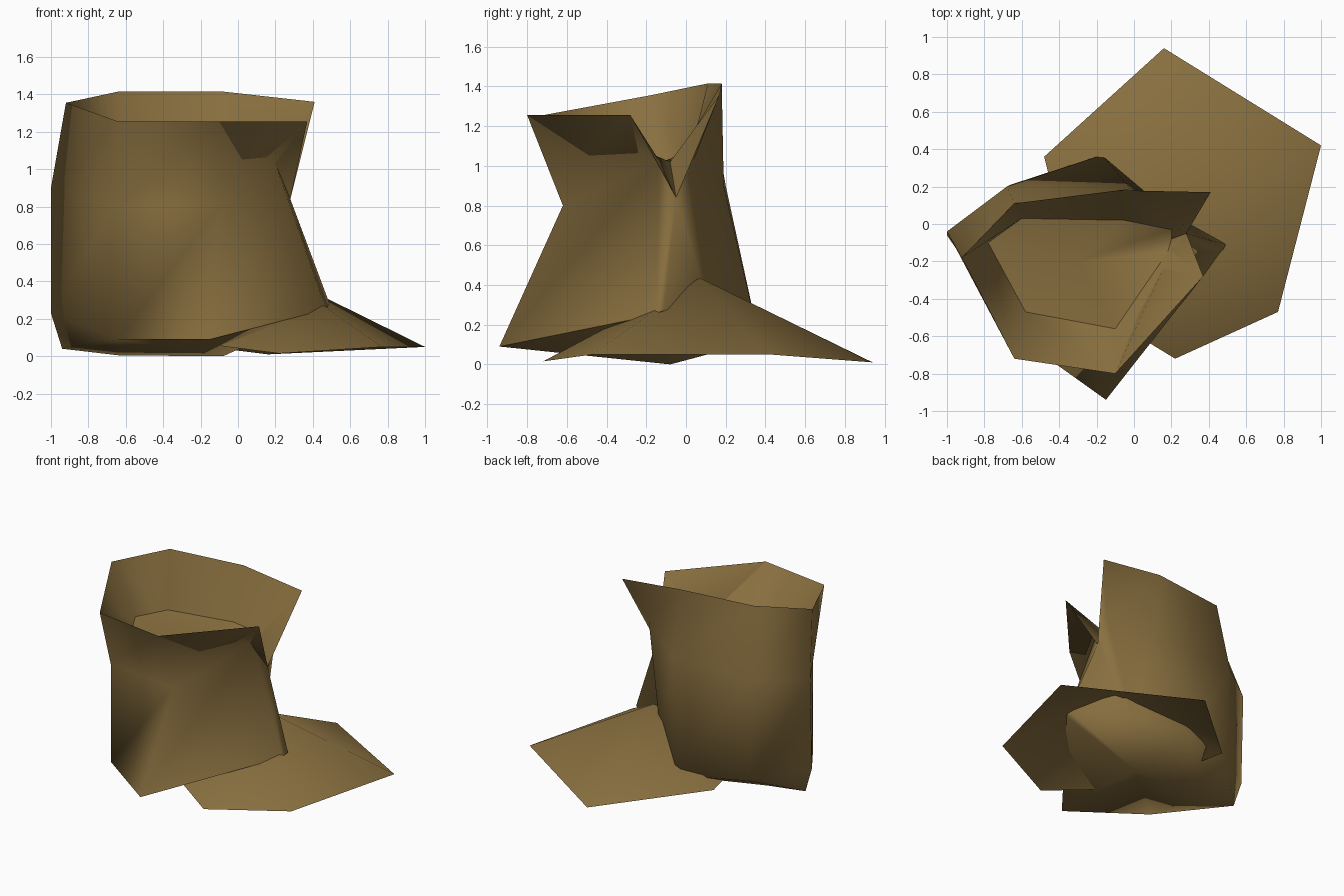
import bpy, bmesh, math

if "Cube" in bpy.data.objects:
    bpy.data.objects.remove(bpy.data.objects["Cube"])

leather = bpy.data.materials.new("worn brown")
leather.diffuse_color = (0.25, 0.16, 0.05, 1)
leather.use_nodes = True
leather.node_tree.nodes["Principled BSDF"].inputs["Base Color"].default_value = leather.diffuse_color


def make(name, verts, faces, angle):
    me = bpy.data.meshes.new(name)
    me.from_pydata(verts, [], faces)
    me.materials.append(leather)
    bm = bmesh.new()
    bm.from_mesh(me)
    bmesh.ops.delete(bm, geom=[v for v in bm.verts if not v.link_faces], context='VERTS')
    bm.to_mesh(me)
    bm.free()
    ob = bpy.data.objects.new(name, me)
    bpy.context.collection.objects.link(ob)
    bpy.ops.object.select_all(action='DESELECT')
    ob.select_set(True)
    bpy.context.view_layer.objects.active = ob
    bpy.ops.object.shade_smooth_by_angle(angle=math.radians(angle))
    return ob


# Open sack: columns run counter-clockwise from front left;
# column 3 is the notch, which stops at the middle ring
low = [(-.64, -.59, .09), (-.15, -.94, .09), (.47, -.15, .25), (.49, -.11, .28),
       (.12, .13, .25), (-.17, .37, .12), (-.66, .21, .15), (-1, -.06, .23)]
mid = [(-.66, -.56, .80), (-.10, -.62, .80), (.20, -.14, 1.03), (.28, -.05, .84),
       (.28, .04, 1.03), (-.02, .19, .90), (-.68, .20, .90), (-1, -.04, .90)]
rim = [(-.64, -.72, 1.255), (-.10, -.80, 1.255), (.37, -.28, 1.255), mid[3],
       (.41, .17, 1.36), (-.08, .18, 1.415), (-.64, .11, 1.415), (-.92, -.18, 1.355)]
base = [(-.94, -.07, .04), (-.64, -.06, .005), (-.08, -.08, 0)]

faces = []
for i in range(8):
    j = (i + 1) % 8
    faces.append((i, j, 8 + j, 8 + i))
    if i == 2:                                   # notch edges
        faces.append((10, 11, 18))
    elif i == 3:
        faces.append((11, 12, 20))
    elif i == 1:                                 # overhanging lips beside the notch
        faces += [(9, 10, 17), (10, 18, 17)]
    elif i == 4:
        faces += [(12, 13, 21), (12, 21, 20)]
    else:
        faces.append((8 + i, 8 + j, 16 + j, 16 + i))
L, M, R = 24, 25, 26                             # underside points
faces += [(7, L, 0), (L, M, 0), (0, M, R, 1), (1, R, 2), (2, R, 3), (3, R, 4),
          (4, R, 5), (5, R, M, 6), (6, M, L), (6, L, 7)]
make("sack_body", low + mid + rim + base, faces, 80)

# Lining: slopes inward from the rim to a smaller, slightly tilted floor
floor = [(-.58, -.47, .95), (-.10, -.56, .98), (.18, -.15, 1.05), (.20, -.08, 1.02),
         (.20, -.03, 1.06), (-.05, .02, 1.06), (-.60, .03, 1.00), (-.78, -.10, .95)]
faces = [(8 + (i + 1) % 8, 8 + i, i, (i + 1) % 8) for i in range(8)]
faces += [(i, (i + 1) % 8, 16) for i in range(8)]
make("lining", floor + rim + [(-.30, -.20, .98)], faces, 80)

# Flap on the ground: a shallow six-sided tent running through the sack
edge = [(.16, .94, .01), (-.48, .36, .09), (-.29, -.41, .08),
        (.22, -.72, .015), (.77, -.47, .05), (1.0, .42, .05)]
make("ground_flap", edge + [(.22, .07, .435)],
     [(i, (i + 1) % 6, 6) for i in range(6)], 60)
